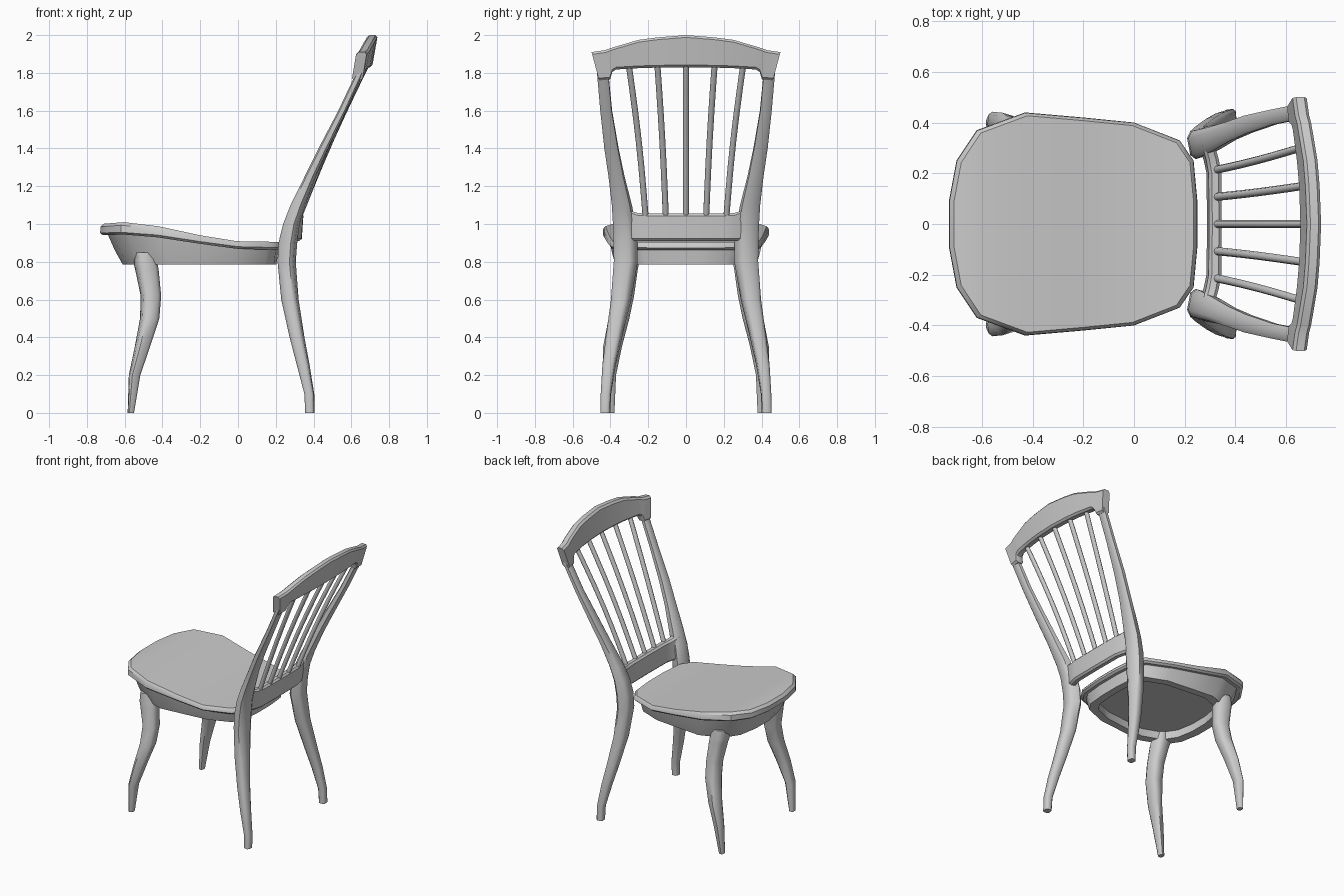
import bpy, bmesh, math
from mathutils import Vector

if "Cube" in bpy.data.objects:
    bpy.data.objects.remove(bpy.data.objects["Cube"])


def loft(name, rings, strip_caps=False, mirror=False, angle=35):
    """Skin a list of equal-length point rings and close both ends."""
    bm = bmesh.new()
    vr = [[bm.verts.new(p) for p in r] for r in rings]
    n = len(rings[0])
    for a, b in zip(vr, vr[1:]):
        for i in range(n):
            j = (i + 1) % n
            bm.faces.new((a[i], a[j], b[j], b[i]))
    for r in (vr[0], vr[-1]):
        if strip_caps:
            for i in range(n // 2 - 1):
                bm.faces.new((r[i], r[i + 1], r[n - 2 - i], r[n - 1 - i]))
        else:
            bm.faces.new(r)
    bmesh.ops.recalc_face_normals(bm, faces=bm.faces[:])
    me = bpy.data.meshes.new(name)
    bm.to_mesh(me)
    bm.free()
    ob = bpy.data.objects.new(name, me)
    bpy.context.collection.objects.link(ob)
    bpy.ops.object.select_all(action='DESELECT')
    ob.select_set(True)
    bpy.context.view_layer.objects.active = ob
    bpy.ops.object.shade_smooth_by_angle(angle=math.radians(angle))
    if mirror:
        ob.modifiers.new("mirror", 'MIRROR').use_axis = (False, True, False)
    return ob


def chamfer(corners, k=0.2):
    """Cut each corner of a polygon ring."""
    out = []
    c = [Vector(p) for p in corners]
    for i, p in enumerate(c):
        out += [p.lerp(c[i - 1], k), p.lerp(c[(i + 1) % len(c)], k)]
    return out


def interp(table, x):
    for (x0, *a), (x1, *b) in zip(table, table[1:]):
        if x <= x1:
            t = max(0, (x - x0) / (x1 - x0))
            return [p + (q - p) * t for p, q in zip(a, b)]
    return list(table[-1][1:])


# Seat: half outline and top / underside heights along x
OUTLINE = [(-.73, .09), (-.70, .25), (-.62, .37), (-.43, .44), (-.2, .42),
           (0, .40), (.18, .33), (.235, .25), (.25, .09)]
HEIGHT = [(-.73, 1.0, .94), (-.6, 1.01, .945), (-.43, .99, .93),
          (-.2, .94, .895), (0, .908, .868), (.25, .905, .862)]


def seat_ring(front, back, ys, zfun):
    half = []
    for x, y in OUTLINE:
        nx = front + (x + .73) / .98 * (back - front)
        half.append((nx, y * ys, zfun(nx)))
    return half + [(x, -y, z) for x, y, z in reversed(half)]


def top(x): return interp(HEIGHT, x)[0]
def under(x): return interp(HEIGHT, x)[1]


loft("seat", [
    seat_ring(-.715, .235, .97, under),
    seat_ring(-.73, .25, 1, lambda x: under(x) + .012),
    seat_ring(-.728, .248, .995, lambda x: top(x) - .015),
    seat_ring(-.71, .235, .97, top)], strip_caps=True)

# Flared apron below the seat, hollow underneath
loft("apron", [
    seat_ring(-.69, .215, .93, lambda x: under(x) + .004),
    seat_ring(-.65, .208, .89, lambda x: .785 + (under(x) - .785) * .45),
    seat_ring(-.61, .203, .85, lambda x: .785),
    seat_ring(-.55, .15, .73, lambda x: .785),
    seat_ring(-.55, .15, .73, lambda x: .84)], strip_caps=True)


def leg(name, levels, flip):
    """Levels are z, x0, x1, y0, y1, twist; section is a turned rectangle."""
    rings = []
    for z, x0, x1, y0, y1, t in levels:
        w, h = x1 - x0, y1 - y0
        us = [0, 1 - 2 * t, 1, 2 * t]
        vs = [1 - t, 0, t, 1]
        if t == 0:
            us, vs = [0, 0, 1, 1], [1, 0, 0, 1]
        else:
            us = [0, .5 + .2 * (t - .15), 1, .5 - .2 * (t - .15)] if t > .2 else [0, t, 1, 1 - t]
        if flip:
            us = [1 - u for u in us]
        rings.append(chamfer([(x0 + u * w, y0 + v * h, z) for u, v in zip(us, vs)]))
    return loft(name, rings, mirror=True, angle=50)


# Back legs run up into the back posts
leg("back_leg", [
    (0, .355, .405, .40, .455, .1), (.1, .35, .405, .395, .453, .12),
    (.25, .31, .382, .37, .445, .15), (.4, .27, .355, .335, .428, .18),
    (.6, .225, .325, .285, .402, .2), (.8, .205, .31, .25, .388, .2),
    (.9, .21, .318, .252, .388, .2), (1.0, .235, .33, .262, .392, .2),
    (1.1, .275, .36, .282, .397, .18), (1.25, .35, .415, .322, .413, .15),
    (1.4, .425, .48, .355, .434, .1), (1.6, .53, .575, .39, .455, .08),
    (1.8, .625, .665, .41, .472, .05)], False)

# Front legs
leg("front_leg", [
    (0, -.585, -.55, .378, .422, .1), (.2, -.58, -.515, .368, .445, .15),
    (.35, -.55, -.462, .335, .443, .2), (.5, -.523, -.412, .295, .415, .2),
    (.62, -.52, -.402, .27, .39, .2), (.76, -.55, -.415, .25, .38, .2),
    (.785, -.557, -.42, .245, .378, .2), (.85, -.55, -.44, .25, .37, .2)], True)


def rail(name, stations, thick):
    """Half-stations y_bottom, y_top, z_bottom, z_top, x_bottom, x_top."""
    full = [(-s[0], -s[1], *s[2:]) for s in reversed(stations[1:])] + stations
    rings = []
    for yb, yt, zb, zt, xb, xt in full:
        h = thick / 2
        f = 0.012
        ex = (xt - xb) * f / (zt - zb)
        ey = (yt - yb) * f / (zt - zb)
        rings.append([(xb - h + f, yb, zb), (xb + h - f, yb, zb),
                      (xb + h + ex, yb + ey, zb + f), (xt + h - ex, yt - ey, zt - f),
                      (xt + h - f, yt, zt), (xt - h + f, yt, zt),
                      (xt - h - ex, yt - ey, zt - f), (xb - h + ex, yb + ey, zb + f)])
    return loft(name, rings)


# Arched crest rail and the lower back rail
rail("crest_rail", [
    (0, 0, 1.83, 2.0, .682, .712), (.15, .15, 1.828, 1.988, .677, .706),
    (.25, .25, 1.825, 1.975, .668, .698), (.37, .37, 1.818, 1.94, .652, .678),
    (.39, .40, 1.805, 1.93, .647, .673), (.402, .43, 1.765, 1.92, .635, .665),
    (.46, .50, 1.76, 1.91, .63, .655)], .056)
rail("lower_back_rail", [
    (0, 0, .91, 1.055, .312, .322), (.2, .2, .91, 1.055, .31, .32),
    (.255, .255, .91, 1.058, .298, .31), (.31, .31, .915, 1.075, .275, .295)], .05)


# Five fanned back spindles
for i in range(-2, 3):
    a = Vector((.325, i * .107, 1.04))
    b = Vector((.685 - .004 * i * i, i * .152, 1.85))
    rings = []
    for k in range(7):
        t = k / 6
        c = a.lerp(b, t)
        bow = math.sin(math.pi * t)
        c.x -= .012 * bow
        c.y -= .004 * i * bow
        rings.append([(c.x + .016 * math.cos(q * math.pi / 4),
                       c.y + .016 * math.sin(q * math.pi / 4), c.z) for q in range(8)])
    loft(f"spindle_{i + 3}", rings, angle=60)
